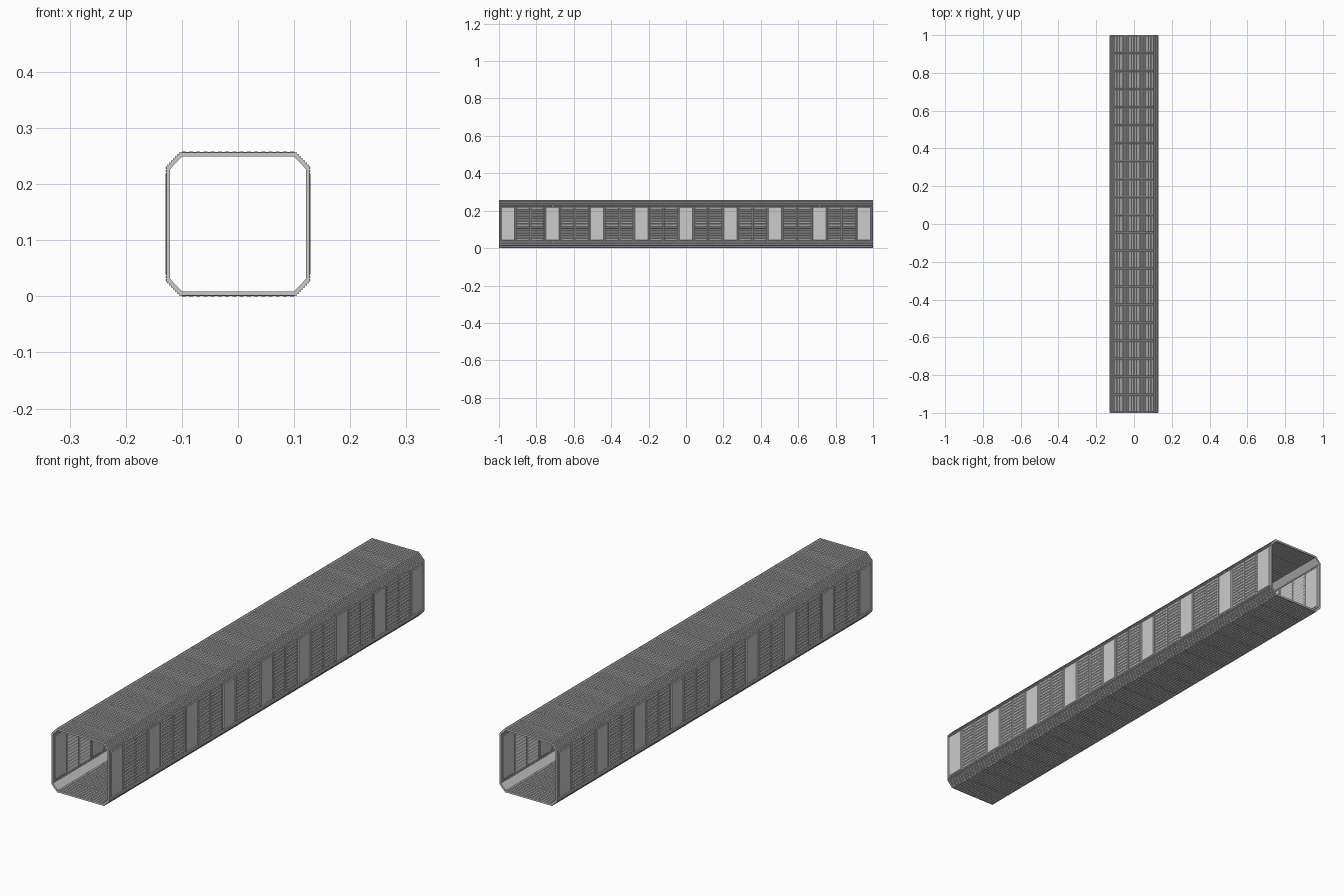
import bpy, bmesh
from mathutils import Matrix

if "Cube" in bpy.data.objects:
    bpy.data.objects.remove(bpy.data.objects["Cube"])

X0, X1 = 0.121, 0.129      # inner / outer side wall
ZC, H0, H1 = 0.129, 0.120, 0.129   # centre height, inner / outer half height
FX, FZ = 0.103, 0.102      # half width of flat faces (roof, wall)
N = 21
P = 2.0 / N                # panel pitch along the tunnel


def finish(bm, name):
    me = bpy.data.meshes.new(name)
    bmesh.ops.recalc_face_normals(bm, faces=bm.faces)
    bm.to_mesh(me)
    bm.free()
    ob = bpy.data.objects.new(name, me)
    bpy.context.collection.objects.link(ob)
    return ob


def frustum(bm, place, u0, u1, y0, y1, d0, d1, slope=0.0):
    """Block on a face: u across, y along, d depth; its d1 end is inset by slope."""
    s = slope
    rings = [[(u0, y0), (u1, y0), (u1, y1), (u0, y1)],
             [(u0 + s, y0 + s), (u1 - s, y0 + s), (u1 - s, y1 - s), (u0 + s, y1 - s)]]
    a = [bm.verts.new(place(u, y, d0)) for u, y in rings[0]]
    b = [bm.verts.new(place(u, y, d1)) for u, y in rings[1]]
    bm.faces.new(a)
    bm.faces.new(b[::-1])
    for i in range(4):
        j = (i + 1) % 4
        bm.faces.new((a[i], a[j], b[j], b[i]))


def prism(bm, pts, y0, y1):
    a = [bm.verts.new((x, y0, z)) for x, z in pts]
    b = [bm.verts.new((x, y1, z)) for x, z in pts]
    bm.faces.new(a)
    bm.faces.new(b[::-1])
    for i in range(len(pts)):
        j = (i + 1) % len(pts)
        bm.faces.new((a[i], a[j], b[j], b[i]))


def octagon(x, h, fx, fz):
    return [(fx, ZC + h), (x, ZC + fz), (x, ZC - fz), (fx, ZC - h),
            (-fx, ZC - h), (-x, ZC - fz), (-x, ZC + fz), (-fx, ZC + h)]


# end frames: octagonal rings
bm = bmesh.new()
outer = octagon(X1 - 0.0015, H1 - 0.0015, FX, FZ)
inner = octagon(X0, H0, FX - 0.003, FZ - 0.004)
for y in (-1, 0.995):
    for i in range(8):
        j = (i + 1) % 8
        prism(bm, [outer[i], outer[j], inner[j], inner[i]], y, y + 0.005)
finish(bm, "end_frames")

# chamfered corner beams with fine lengthwise ribs
bm = bmesh.new()
RIBS = 7
for sx in (-1, 1):
    for sz in (-1, 1):
        a, b = (FX, H1 - 0.0005), (X1 - 0.0005, FZ)
        pts = [a]
        for k in range(RIBS):
            for t, d in ((0.1, 0.0005), (0.45, 0.0005), (0.6, -0.0012), (0.95, -0.0012)):
                u = (k + t) / RIBS
                pts.append((a[0] + (b[0] - a[0]) * u + d, a[1] + (b[1] - a[1]) * u + d))
        pts += [b, (X0, FZ - 0.004), (FX - 0.003, H0)]
        prism(bm, [(sx * x, ZC + sz * z) for x, z in pts], -0.999, 0.999)
finish(bm, "corner_beams")

# roof and floor: backing sheet, cross bars and bevelled lengthwise slats
COUNT = 16
PITCH = 2 * FX / COUNT
for name, s in (("roof", 1), ("floor", -1)):
    def flat(u, y, d):
        return (u, y, ZC + s * d)
    bm = bmesh.new()
    frustum(bm, flat, -FX, FX, -0.995, 0.995, 0.1225, 0.1262)
    finish(bm, name + "_backing")
    bm = bmesh.new()
    for k in range(N):
        y = -1 + k * P
        for i in range(COUNT):
            x = -FX + (i + 0.5) * PITCH
            w = PITCH * 0.46
            for d0, d1 in ((0.126, H1), (0.123, H0)):
                frustum(bm, flat, x - w, x + w, y + 0.004, y + P - 0.004, d0, d1, 0.0026)
        if k:
            frustum(bm, flat, -FX, FX, y - 0.003, y + 0.003, 0.126, H1 - 0.0005, 0.0025)
            frustum(bm, flat, -FX, FX, y - 0.003, y + 0.003, 0.123, H0 + 0.0005, 0.0025)
    finish(bm, name + "_slats")

# walls: backing, rails, nine plain plates, louvred panels between them
walls = {k: bmesh.new() for k in ("backing", "rails", "plates", "louvres")}
STEP = 2.5 * P
LOUVRES = 14
LP = 0.182 / LOUVRES
for s in (-1, 1):
    def side(u, y, d):
        return (s * d, y, u)

    def both(part, u0, u1, y0, y1, slope):
        for d0, d1 in ((0.126, X1), (0.123, X0)):
            frustum(walls[part], side, u0, u1, y0, y1, d0, d1, slope)

    frustum(walls["backing"], side, ZC - FZ, ZC + FZ, -0.995, 0.995, 0.1225, 0.1262)
    # long rails above and below
    for sz in (-1, 1):
        for k in range(7):
            y = -1 + k * 2 / 7
            for c in (0.0945, 0.0995):
                u = ZC + sz * c
                both("rails", u - 0.0024, u + 0.0024, y + 0.002, y + 2 / 7 - 0.002, 0.0016)
    for k in range(9):
        y = (k - 4) * STEP
        both("plates", 0.040, 0.220, y - 0.037, y + 0.037, 0.0025)
        for e in (-0.042, 0.042):
            both("rails", 0.037, 0.221, y + e - 0.003, y + e + 0.003, 0.0022)
        if k == 8:
            continue
        mid = y + STEP / 2
        both("rails", 0.037, 0.221, mid - 0.003, mid + 0.003, 0.0022)
        # two banks of louvres per bay
        for y0, y1 in ((y + 0.046, mid - 0.004), (mid + 0.004, y + STEP - 0.046)):
            for i in range(LOUVRES):
                z = 0.038 + (i + 0.5) * LP
                both("louvres", z - LP * 0.47, z + LP * 0.47, y0, y1, 0.003)
for name, b in walls.items():
    finish(b, "wall_" + name)
